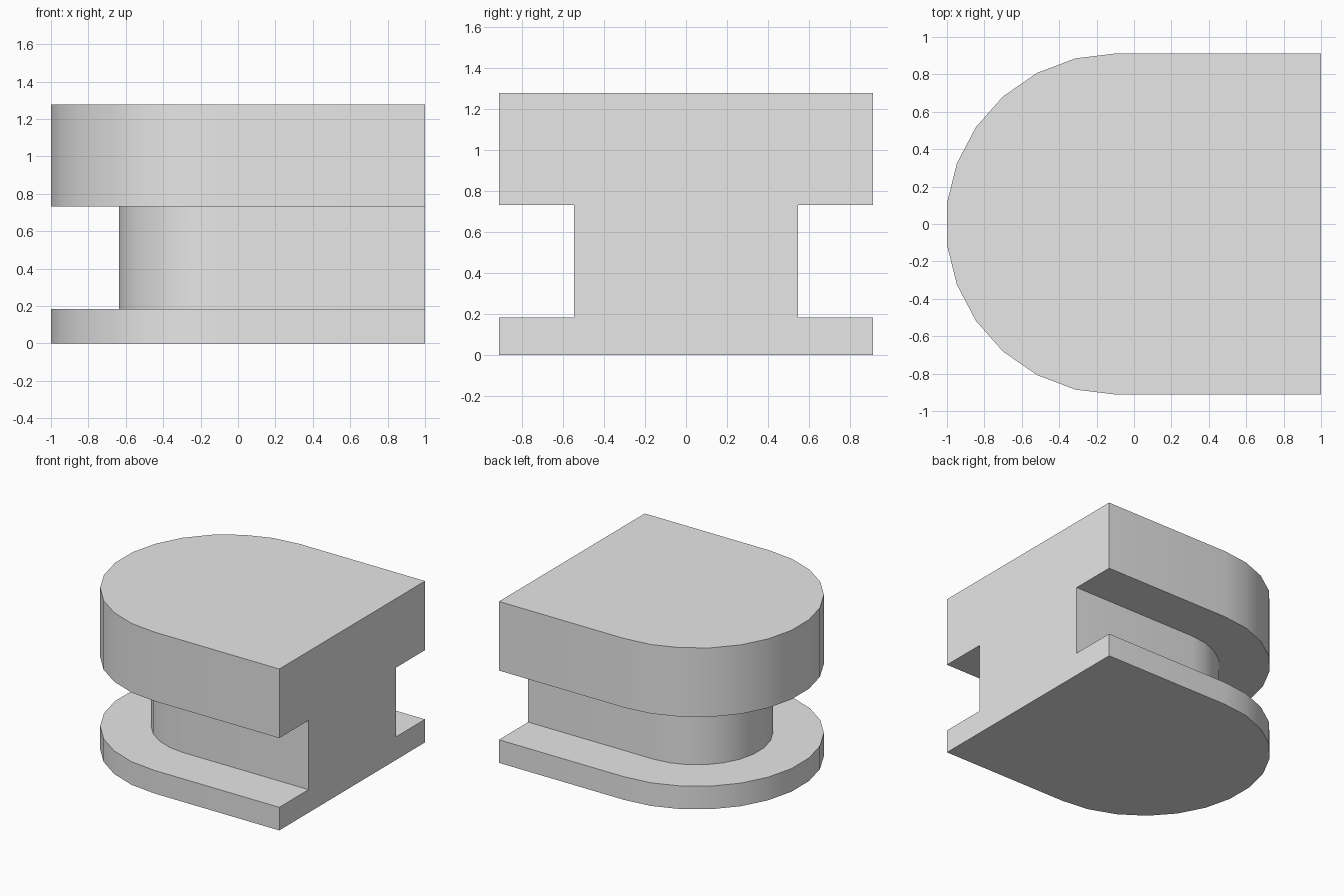
import bpy
import bmesh
from math import sin, cos, pi

if "Cube" in bpy.data.objects:
    bpy.data.objects.remove(bpy.data.objects["Cube"])

BACK = 1.0                  # x of the flat end
OUTER, NECK = 0.912, 0.546  # radii of the flanges and the neck
SEGMENTS = 13
CENTRE = -1 + OUTER * cos(pi / SEGMENTS / 2)

# Plain grey
grey = bpy.data.materials.new("plain_grey")
grey.use_nodes = True
colour = (0.8, 0.8, 0.8, 1)
grey.diffuse_color = colour
grey.node_tree.nodes["Principled BSDF"].inputs["Base Color"].default_value = colour


def d_outline(bm, radius, z):
    """Open D-shaped outline: straight side, round end, straight side."""
    points = [(BACK, radius)]
    for i in range(SEGMENTS + 1):
        a = pi / 2 + pi * i / SEGMENTS
        points.append((CENTRE + radius * cos(a), radius * sin(a)))
    points.append((BACK, -radius))
    return [bm.verts.new((x, y, z)) for x, y in points]


# Lower flange, recessed neck and upper flange, from bottom to top
profile = [(OUTER, 0), (OUTER, 0.183), (NECK, 0.183),
           (NECK, 0.731), (OUTER, 0.731), (OUTER, 1.278)]
bm = bmesh.new()
rings = [d_outline(bm, r, z) for r, z in profile]
for low, high in zip(rings, rings[1:]):
    for i in range(len(low) - 1):
        bm.faces.new((low[i], low[i + 1], high[i + 1], high[i]))

# Bottom, top and the flat I-shaped end
bm.faces.new(rings[0])
bm.faces.new(rings[-1])
bm.faces.new([r[0] for r in rings] + [r[-1] for r in reversed(rings)])
bmesh.ops.recalc_face_normals(bm, faces=bm.faces)

mesh = bpy.data.meshes.new("grooved_block")
bm.to_mesh(mesh)
bm.free()
mesh.materials.append(grey)
block = bpy.data.objects.new("grooved_block", mesh)
bpy.context.collection.objects.link(block)

# Smooth round end, sharp corners
bpy.ops.object.select_all(action="DESELECT")
block.select_set(True)
bpy.context.view_layer.objects.active = block
bpy.ops.object.shade_smooth_by_angle(angle=pi / 6)
